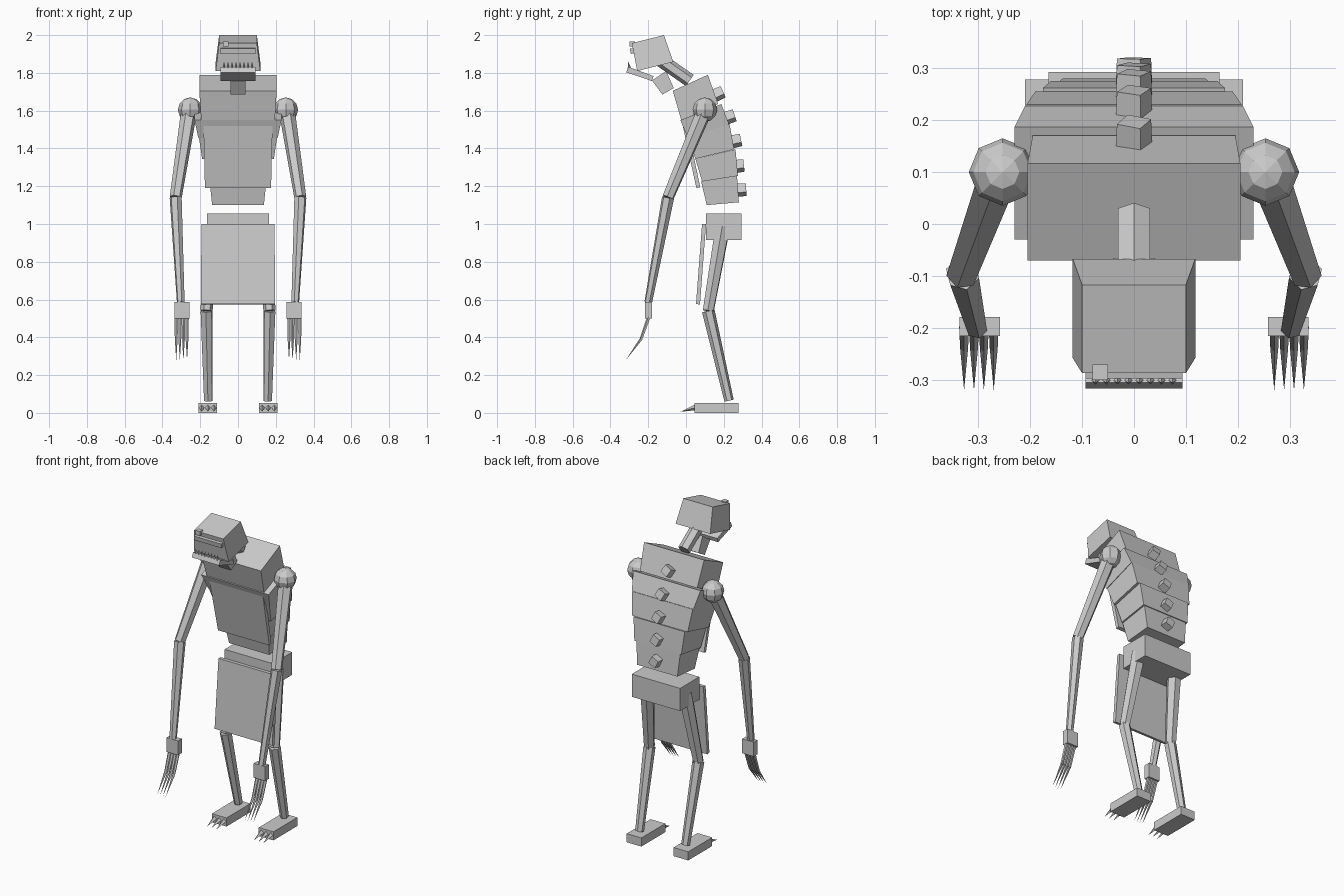
import bpy, bmesh, math
from mathutils import Vector, Matrix

if "Cube" in bpy.data.objects:
    bpy.data.objects.remove(bpy.data.objects["Cube"])

skin = bpy.data.materials.new("plain_grey")
skin.diffuse_color = (0.6, 0.6, 0.6, 1)
skin.use_nodes = True
skin.node_tree.nodes["Principled BSDF"].inputs["Base Color"].default_value = skin.diffuse_color


def finish(name, bm):
    bmesh.ops.recalc_face_normals(bm, faces=bm.faces)
    me = bpy.data.meshes.new(name)
    bm.to_mesh(me)
    bm.free()
    me.materials.append(skin)
    ob = bpy.data.objects.new(name, me)
    bpy.context.collection.objects.link(ob)
    return ob


def slab(name, tf, tb, bf, bb, wt, wb):
    """Six-sided block from a side profile (y, z) and top / bottom half widths."""
    bm = bmesh.new()
    rings = []
    for s in (-1, 1):
        rings.append([bm.verts.new((s * w, p[0], p[1]))
                      for p, w in ((tf, wt), (tb, wt), (bb, wb), (bf, wb))])
    a, b = rings
    bm.faces.new(a)
    bm.faces.new(b)
    for i in range(4):
        j = (i + 1) % 4
        bm.faces.new((a[i], a[j], b[j], b[i]))
    return finish(name, bm)


def box(name, x, y, z):
    bm = bmesh.new()
    bmesh.ops.create_cube(bm, size=1)
    for v in bm.verts:
        v.co = [(r[0] + r[1]) / 2 + c * (r[1] - r[0]) for c, r in zip(v.co, (x, y, z))]
    return finish(name, bm)


def limb(name, p, q, r1, r2, sides=6, spin=0):
    """Tapered prism from p to q."""
    p, q = Vector(p), Vector(q)
    d = q - p
    rot = d.to_track_quat('Z', 'Y').to_matrix().to_4x4()
    m = Matrix.Translation((p + q) / 2) @ rot @ Matrix.Rotation(math.radians(spin), 4, 'Z')
    bm = bmesh.new()
    bmesh.ops.create_cone(bm, cap_ends=True, segments=sides, radius1=r1, radius2=r2,
                          depth=d.length, matrix=m)
    return finish(name, bm)


# Hunched torso: five stacked tapering blocks
torso = [
    ((-.07, 1.705), (.116, 1.79), (-.025, 1.55), (.17, 1.635), .205, .195),
    ((-.03, 1.55), (.187, 1.635), (.01, 1.455), (.227, 1.53), .23, .21),
    ((.01, 1.46), (.23, 1.53), (.05, 1.345), (.255, 1.395), .207, .19),
    ((.05, 1.345), (.262, 1.395), (.085, 1.225), (.275, 1.255), .175, .16),
    ((.08, 1.225), (.27, 1.255), (.11, 1.10), (.28, 1.115), .15, .137),
]
for i, t in enumerate(torso):
    slab(f"torso_block_{i + 1}", *t)

# Spine knobs, square prisms pointing out of the back
knobs = [(.175, 1.69, 24), (.235, 1.568, 18), (.268, 1.44, 12), (.283, 1.307, 7), (.295, 1.18, 3)]
for i, (y, z, ang) in enumerate(knobs):
    d = Vector((0, math.cos(math.radians(ang)), math.sin(math.radians(ang)))) * .024
    c = Vector((0, y, z))
    limb(f"spine_knob_{i + 1}", c - d, c + d, .037, .035, 4, 20)

# Hanging plates and pelvis
slab("chest_plate", (-.037, 1.61), (-.012, 1.615), (.055, 1.19), (.075, 1.195), .185, .175)
box("pelvis", (-.165, .165), (.106, .293), (.915, 1.055))
slab("loin_plate", (.085, 1.0), (.106, 1.0), (.053, .577), (.074, .573), .193, .197)

# Neck and throat
limb("neck", (0, .02, 1.76), (0, -.13, 1.865), .036, .036, 6)
slab("throat", (-.18, 1.76), (-.105, 1.81), (-.125, 1.685), (-.065, 1.72), .04, .04)

# Head, brow bar, single eye, jaw and teeth
slab("head", (-.287, 1.957), (-.117, 2.0), (-.258, 1.81), (-.067, 1.858), .1, .118)
slab("brow_bar", (-.297, 1.928), (-.25, 1.938), (-.292, 1.90), (-.25, 1.91), .093, .093)
box("eye_block", (-.08, -.05), (-.3, -.27), (1.94, 1.967))
slab("jaw", (-.305, 1.832), (-.172, 1.783), (-.317, 1.803), (-.18, 1.757), .093, .093)
for i in range(8):
    x = -.074 + i * .148 / 7
    limb(f"tooth_{i + 1}", (x, -.3, 1.825), (x, -.306, 1.86), .009, 0, 4)

for side, s in (("left", 1), ("right", -1)):
    # Shoulder ball
    bm = bmesh.new()
    bmesh.ops.create_uvsphere(bm, u_segments=8, v_segments=6, radius=.065,
                              matrix=Matrix.Translation((s * .253, .1, 1.605)))
    finish(f"{side}_shoulder", bm)

    # Arm and hand
    elbow = (s * .33, -.095, 1.14)
    limb(f"{side}_upper_arm", (s * .258, .1, 1.605), elbow, .043, .032)
    limb(f"{side}_forearm", elbow, (s * .303, -.2, .585), .033, .021)
    box(f"{side}_hand", sorted((s * .258, s * .336)), (-.216, -.179), (.5, .588))

    # Long curved claws
    for i in range(4):
        x = s * (.27 + i * .019)
        limb(f"{side}_finger_{i + 1}", (x, -.195, .51), (x, -.238, .39), .01, .008, 5)
        limb(f"{side}_claw_{i + 1}", (x, -.238, .39), (x, -.32, .278), .008, 0, 5)

    # Leg and foot
    knee = (s * .167, .118, .54)
    limb(f"{side}_thigh", (s * .13, .195, .985), knee, .043, .032)
    limb(f"{side}_shin", knee, (s * .157, .228, .065), .034, .025)
    box(f"{side}_foot", sorted((s * .11, s * .21)), (.045, .278), (0, .053))
    for i in range(3):
        x = s * (.128 + i * .032)
        limb(f"{side}_toe_claw_{i + 1}", (x, .06, .032), (x, -.028, .006), .017, 0, 4)
